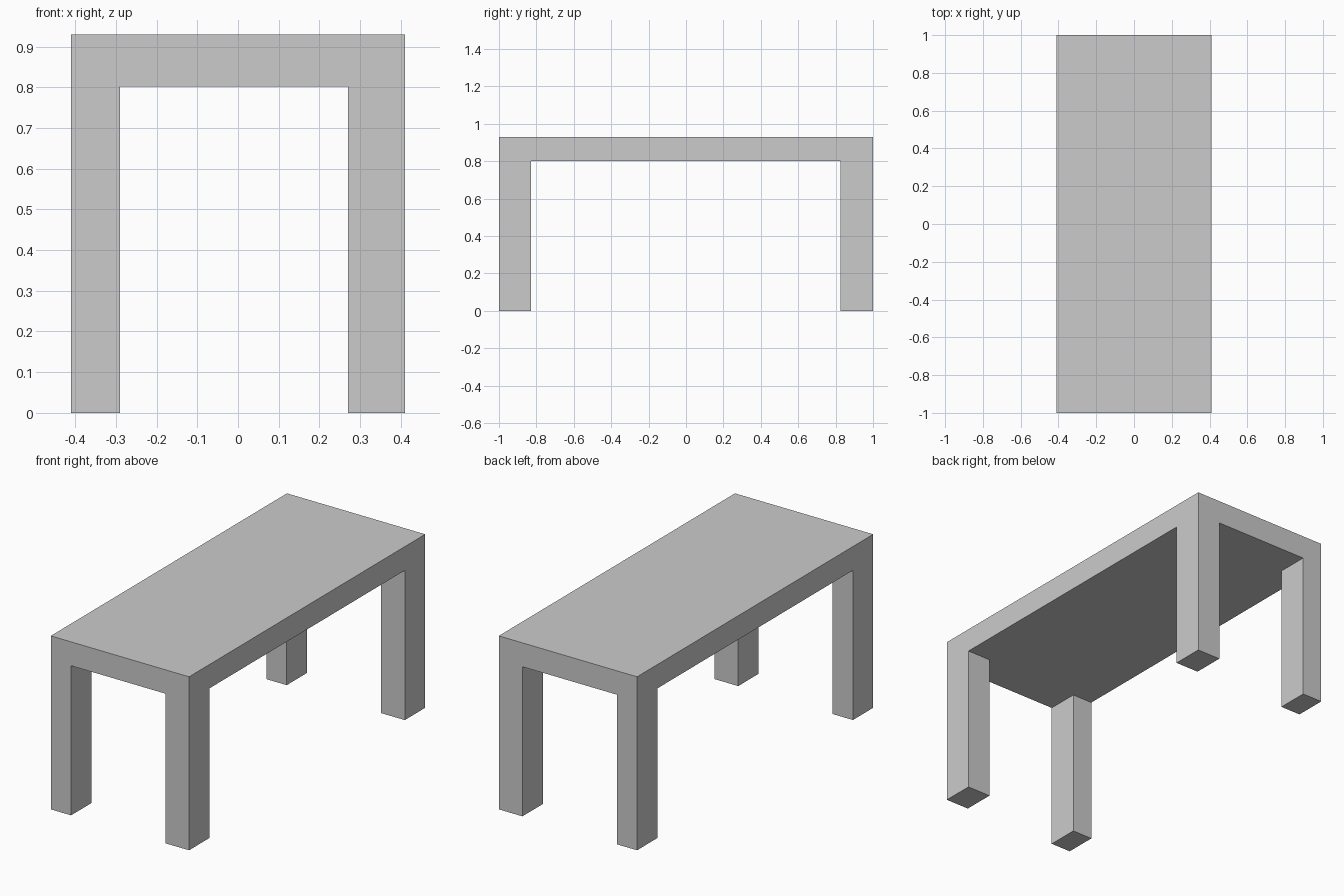
import bpy
import bmesh
from mathutils import Matrix, Vector

if "Cube" in bpy.data.objects:
    bpy.data.objects.remove(bpy.data.objects["Cube"])

HALF_X, HALF_Y = 0.41, 1.0
UNDERSIDE, TOP = 0.802, 0.93
CUT_X = (-0.29, 0.27)      # inner faces of the left and right legs
CUT_Y = (-0.828, 0.827)    # inner faces of the front and back legs

bm = bmesh.new()

# Thick tabletop slab
bmesh.ops.create_cube(
    bm, size=1,
    matrix=Matrix.Translation((0, 0, (UNDERSIDE + TOP) / 2))
    @ Matrix.Diagonal((2 * HALF_X, 2 * HALF_Y, TOP - UNDERSIDE, 1)))

# Loop cuts that outline the four corner legs
cuts = [(Vector((x, 0, 0)), Vector((1, 0, 0))) for x in CUT_X]
cuts += [(Vector((0, y, 0)), Vector((0, 1, 0))) for y in CUT_Y]
for point, normal in cuts:
    bmesh.ops.bisect_plane(bm, geom=bm.verts[:] + bm.edges[:] + bm.faces[:],
                           plane_co=point, plane_no=normal)


def is_leg_root(face):
    c = face.calc_center_median()
    return (c.z < UNDERSIDE + 0.001
            and not CUT_X[0] < c.x < CUT_X[1]
            and not CUT_Y[0] < c.y < CUT_Y[1])


# Legs pulled down from the underside corners, flush with the slab edges
bm.normal_update()
roots = [f for f in bm.faces if is_leg_root(f)]
feet = bmesh.ops.extrude_discrete_faces(bm, faces=roots)["faces"]
for foot in feet:
    for v in foot.verts:
        v.co.z = 0

bmesh.ops.recalc_face_normals(bm, faces=bm.faces[:])
mesh = bpy.data.meshes.new("table")
bm.to_mesh(mesh)
bm.free()
bpy.context.collection.objects.link(bpy.data.objects.new("table", mesh))
